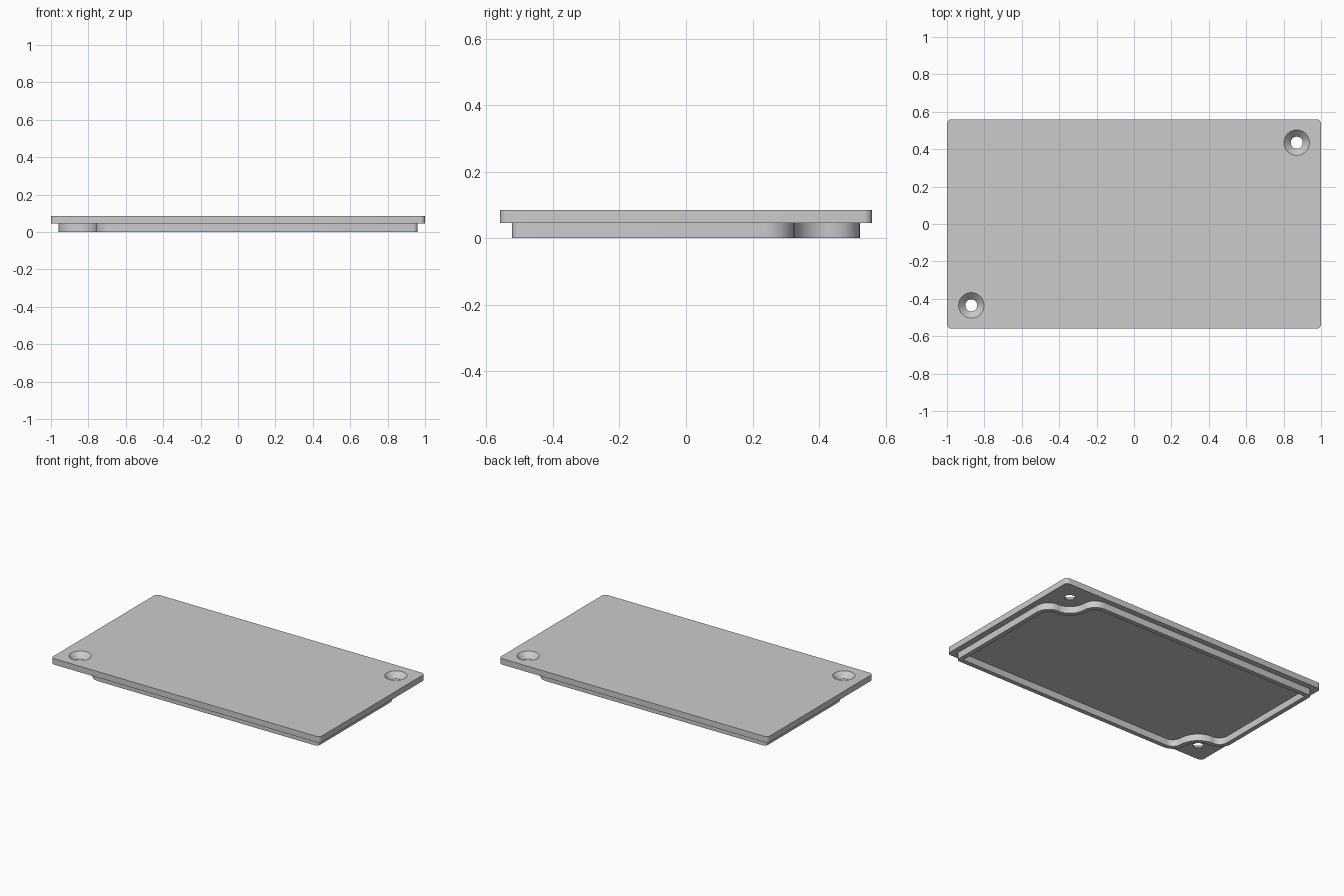
import bpy, bmesh
from math import cos, sin, pi, radians

cube = bpy.data.objects.get("Cube")
if cube:
    bpy.data.objects.remove(cube)

HX, HY = 0.87, 0.435            # screw hole centre
PLATE_Z, TOP_Z = 0.045, 0.085

grey = bpy.data.materials.new("light grey")
grey.use_nodes = True
colour = (0.6, 0.6, 0.6, 1)
grey.diffuse_color = colour
grey.node_tree.nodes["Principled BSDF"].inputs["Base Color"].default_value = colour


def arc(cx, cy, r, start, end, n=10):
    angles = [radians(start + (end - start) * i / n) for i in range(n + 1)]
    return [(cx + r * cos(a), cy + r * sin(a)) for a in angles]


def mesh_object(name, bm):
    bmesh.ops.recalc_face_normals(bm, faces=bm.faces)
    mesh = bpy.data.meshes.new(name)
    bm.to_mesh(mesh)
    bm.free()
    mesh.materials.append(grey)
    obj = bpy.data.objects.new(name, mesh)
    bpy.context.collection.objects.link(obj)
    return obj


def loft(name, sections):
    """Skin a stack of (outline, z) sections and cap both ends."""
    bm = bmesh.new()
    rings = [[bm.verts.new((x, y, z)) for x, y in pts] for pts, z in sections]
    bridge(bm, rings)
    bm.faces.new(rings[0])
    bm.faces.new(rings[-1])
    return mesh_object(name, bm)


def bridge(bm, rings):
    for a, b in zip(rings, rings[1:]):
        for i in range(len(a)):
            j = (i + 1) % len(a)
            bm.faces.new((a[i], a[j], b[j], b[i]))


def smooth(obj):
    bpy.ops.object.select_all(action='DESELECT')
    obj.select_set(True)
    bpy.context.view_layer.objects.active = obj
    bpy.ops.object.shade_smooth_by_angle(angle=radians(30))


def half_turn(points):
    return points + [(-x, -y) for x, y in points]


# Cover plate with rounded corners
corner = 0.025
outline = half_turn(arc(1 - corner, 0.56 - corner, corner, 0, 90, 6)
                    + arc(corner - 1, 0.56 - corner, corner, 90, 180, 6))
plate = loft("cover_plate", [(outline, PLATE_Z), (outline, TOP_Z)])

# Countersunk screw holes
for side in (-1, 1):
    ring = lambda r: arc(side * HX, side * HY, r, 0, 352.5, 47)
    cutter = loft("screw_hole_cutter", [(ring(0.032), 0.0), (ring(0.032), 0.049),
                                        (ring(0.068), TOP_Z), (ring(0.068), 0.12)])
    cutter.hide_render = True
    cut = plate.modifiers.new("screw_hole", 'BOOLEAN')
    cut.object = cutter
    cut.solver = 'EXACT'
    bpy.context.view_layer.objects.active = plate
    bpy.ops.object.modifier_apply(modifier=cut.name)
    bpy.data.objects.remove(cutter)
smooth(plate)


# Locating rim that curves around the two screw holes
def rim_outline(inset):
    w, h = 0.96 - inset, 0.523 - inset
    bend = 0.11                  # radius around the hole
    fx, fy = w - HX, h - HY      # shoulder radii
    c = 0.022 - inset * 0.4      # plain corner radius
    reach = bend + 0.089
    return half_turn(
        arc(HX, HY - reach, fx, 0, 90)
        + arc(HX, HY, bend + inset, 270, 180, 16)[1:]
        + arc(HX - reach, HY, fy, 0, 90)[1:]
        + arc(c - w, h - c, c, 90, 180, 6))


bm = bmesh.new()
outer, inner = rim_outline(0), rim_outline(0.03)
sections = [(outer, PLATE_Z + 0.001), (outer, 0), (inner, 0), (inner, PLATE_Z + 0.001)]
rings = [[bm.verts.new((x, y, z)) for x, y in pts] for pts, z in sections]
bridge(bm, rings + rings[:1])
smooth(mesh_object("locating_rim", bm))
